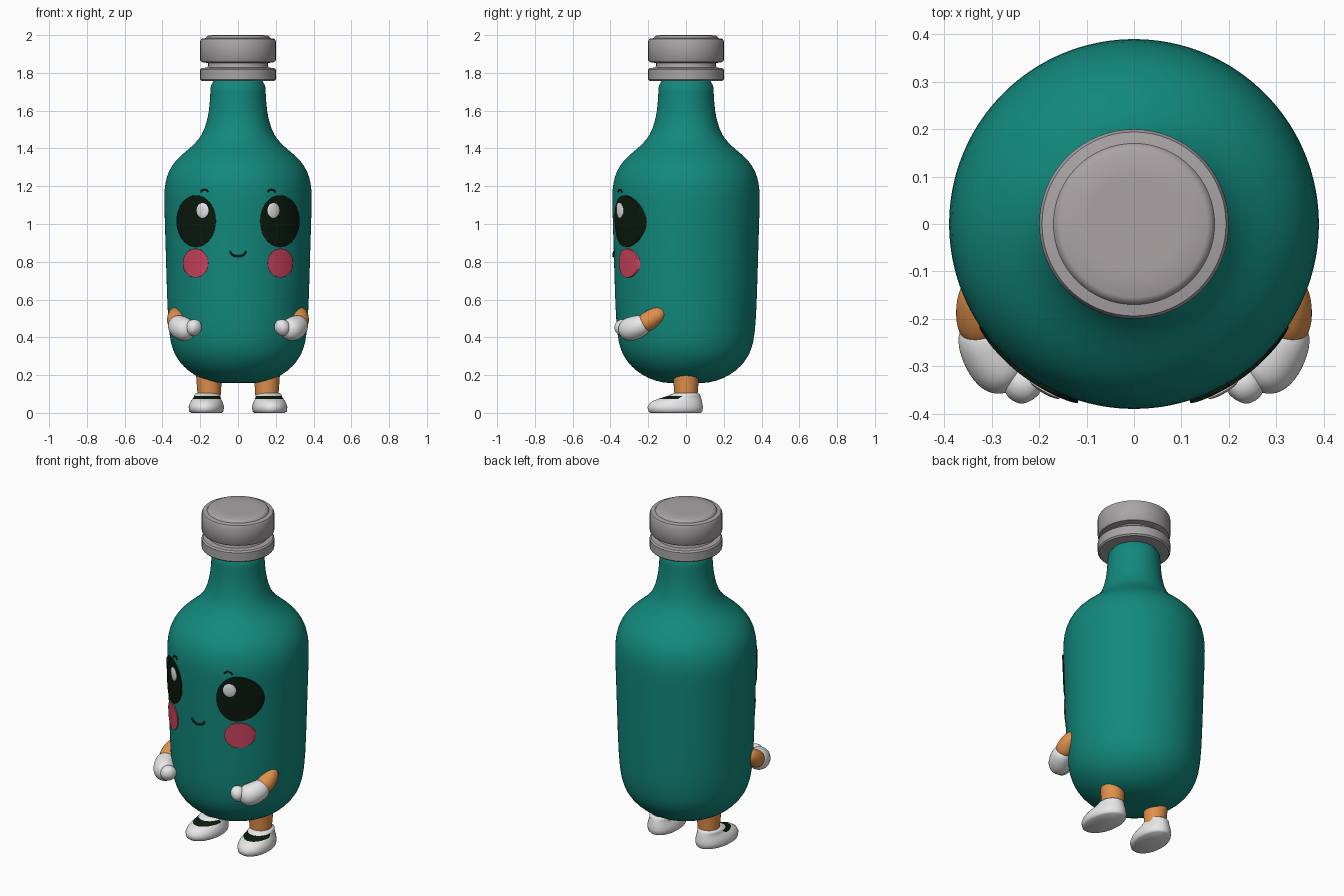
import bpy, bmesh, math
from mathutils import Vector

if "Cube" in bpy.data.objects:
    bpy.data.objects.remove(bpy.data.objects["Cube"])

def material(name, r, g, b):
    m = bpy.data.materials.new(name)
    m.diffuse_color = (r, g, b, 1)
    m.use_nodes = True
    m.node_tree.nodes["Principled BSDF"].inputs["Base Color"].default_value = m.diffuse_color
    return m

TEAL = material("teal", 0.006, 0.25, 0.205)
GREY = material("cap grey", 0.40, 0.375, 0.38)
DARK = material("dark green", 0.003, 0.010, 0.004)
PINK = material("cheek pink", 0.62, 0.058, 0.115)
SKIN = material("orange skin", 0.75, 0.28, 0.07)
WHITE = material("white", 0.84, 0.84, 0.84)

def finish(name, bm, mats, subsurf=0, angle=40, closed=True):
    if closed:
        bmesh.ops.recalc_face_normals(bm, faces=bm.faces[:])
    me = bpy.data.meshes.new(name)
    bm.to_mesh(me)
    bm.free()
    for m in mats:
        me.materials.append(m)
    ob = bpy.data.objects.new(name, me)
    bpy.context.collection.objects.link(ob)
    bpy.ops.object.select_all(action='DESELECT')
    ob.select_set(True)
    bpy.context.view_layer.objects.active = ob
    bpy.ops.object.shade_smooth_by_angle(angle=math.radians(angle))
    if subsurf:
        mod = ob.modifiers.new("smooth", 'SUBSURF')
        mod.levels = mod.render_levels = subsurf
    return ob

def loft(rings, start=None, end=None):
    """Skin rings of points, with optional pole points at both ends."""
    bm = bmesh.new()
    vs = [[bm.verts.new(p) for p in ring] for ring in rings]
    n = len(vs[0])
    for a, b in zip(vs, vs[1:]):
        for i in range(n):
            j = (i + 1) % n
            bm.faces.new((a[i], a[j], b[j], b[i]))
    for pole, ring in ((start, vs[0]), (end, vs[-1])):
        if pole is not None:
            c = bm.verts.new(pole)
            for i in range(n):
                bm.faces.new((ring[i], c, ring[(i + 1) % n]))
    return bm

def circle(cx, cy, z, rx, ry, n):
    return [(cx + rx * math.cos(2 * math.pi * i / n),
             cy + ry * math.sin(2 * math.pi * i / n), z) for i in range(n)]

def lathe(name, profile, mat, n=64, subsurf=0, angle=40):
    rings = [circle(0, 0, z, r, r, n) for r, z in profile]
    bm = loft(rings, (0, 0, profile[0][1]), (0, 0, profile[-1][1]))
    return finish(name, bm, [mat], subsurf, angle)

def tube(name, pts, mat, n=12, subsurf=2, cap=0.6):
    """Rounded limb through (x, y, z, radius) points."""
    ps = [Vector(p[:3]) for p in pts]
    rings = []
    for k, p in enumerate(ps):
        d = ps[min(k + 1, len(ps) - 1)] - ps[max(k - 1, 0)]
        q = d.to_track_quat('Z', 'Y')
        rings.append([p + q @ Vector(c) for c in circle(0, 0, 0, pts[k][3], pts[k][3], n)])
    a = ps[0] - (ps[1] - ps[0]).normalized() * pts[0][3] * cap
    b = ps[-1] + (ps[-1] - ps[-2]).normalized() * pts[-1][3] * cap
    return finish(name, loft(rings, a, b), [mat], subsurf, 80)

# Bottle body
BODY = [(.12, .157), (.2, .182), (.262, .22), (.312, .27), (.347, .33), (.367, .42),
        (.376, .6), (.384, .9), (.391, 1.1), (.391, 1.18), (.38, 1.25), (.352, 1.31),
        (.307, 1.36), (.25, 1.405), (.205, 1.45), (.178, 1.5), (.16, 1.56),
        (.15, 1.63), (.146, 1.7), (.146, 1.77)]
lathe("bottle_body", BODY, TEAL, 64, 1, 80)

# Screw cap: lower collar, groove, lid
lathe("bottle_cap", [(.14, 1.757), (.192, 1.757), (.2, 1.765), (.2, 1.817), (.192, 1.826),
                     (.162, 1.828), (.158, 1.838), (.158, 1.852), (.192, 1.857),
                     (.2, 1.867), (.2, 1.968), (.194, 1.98), (.17, 1.984),
                     (.165, 1.994), (.155, 1.999), (.1, 2.0)], GREY, 64)

def front_y(x, z):
    """Depth of the body's front surface."""
    for (r0, z0), (r1, z1) in zip(BODY, BODY[1:]):
        if z0 <= z <= z1:
            r = r0 + (r1 - r0) * (z - z0) / (z1 - z0)
            return -math.sqrt(r * r - x * x)

def plate(name, cx, cz, rx, rz, mat, lift, dome=0.0, n=40):
    """Oval plate wrapped on the front of the body."""
    rings = []
    for t in (1.0, 0.99, 0.8, 0.6, 0.4, 0.2):
        off = -0.004 if t == 1.0 else lift + dome * math.sqrt(1 - t * t)
        ring = []
        for i in range(n):
            a = 2 * math.pi * i / n
            x, z = cx + rx * t * math.cos(a), cz + rz * t * math.sin(a)
            ring.append((x, front_y(x, z) - off, z))
        rings.append(ring)
    bm = loft(rings, None, (cx, front_y(cx, cz) - lift - dome, cz))
    bm.normal_update()
    if sum(f.normal.y for f in bm.faces) > 0:
        bmesh.ops.reverse_faces(bm, faces=bm.faces[:])
    else:
        # keep the pole fan consistent with the side strips
        pass
    for f in bm.faces:
        if f.normal.y > 0 and len(f.verts) == 3:
            f.normal_flip()
    return finish(name, bm, [mat], 0, 40, False)

def stroke(name, pts, r):
    """Thin painted line on the front of the body."""
    return tube(name, [(x, front_y(x, z) - .002, z, r) for x, z in pts], DARK, 8, 1)

def shoe(name, cx, s):
    # (z, toe y, heel y, half width)
    outline = [(0, -.188, .08, .08), (.008, -.2, .087, .09), (.03, -.205, .09, .093),
               (.05, -.194, .087, .088), (.066, -.17, .084, .08), (.074, -.148, .082, .075),
               (.082, -.122, .08, .071), (.09, -.098, .077, .069), (.098, -.08, .074, .067),
               (.104, -.066, .066, .06)]
    turn = .1 * s
    rings = []
    for z, y0, y1, w in outline:
        ring = circle(0, (y0 + y1) / 2, z, w, (y1 - y0) / 2, 40)
        rings.append([(cx + x * math.cos(turn) - y * math.sin(turn),
                       x * math.sin(turn) + y * math.cos(turn), z) for x, y, z in ring])
    bm = loft(rings, (cx, -.05, 0), (cx, 0, .104))
    # dark opening over the instep, below the strap
    for f in bm.faces:
        c = f.calc_center_median()
        if .074 < c.z < .09 and c.y < -.03:
            f.material_index = 1
    return finish(name, bm, [WHITE, DARK], 0, 50)

for s, side in ((-1, "left"), (1, "right")):
    # Face
    plate(side + "_eye", s * .222, 1.015, .105, .137, DARK, .008)
    plate(side + "_eye_highlight", s * .188, 1.072, .032, .04, WHITE, .010, .007)
    plate(side + "_cheek", s * .225, .793, .068, .077, PINK, .008)
    stroke(side + "_eyebrow", [(s * (.178 + dx), 1.168 + dz) for dx, dz in
                               ((-.02, .002), (-.012, .012), (0, .016), (.012, .011), (.021, 0))], .005)
    # Arm, glove and thumb
    tube(side + "_arm", [(s * .322, -.12, .535, .03), (s * .328, -.145, .522, .046),
                         (s * .326, -.19, .492, .054), (s * .32, -.23, .468, .052)], SKIN)
    tube(side + "_glove", [(s * .323, -.215, .472, .054), (s * .314, -.25, .458, .063),
                           (s * .288, -.295, .442, .068), (s * .26, -.325, .437, .058)], WHITE)
    tube(side + "_thumb", [(s * .255, -.325, .455, .045), (s * .225, -.338, .45, .048),
                           (s * .212, -.345, .445, .04)], WHITE)
    # Leg and shoe
    leg = [circle(s * .153, 0, z, r, r, 32) for z, r in ((.07, .06), (.12, .063), (.17, .067), (.23, .07))]
    finish(side + "_leg", loft(leg, (s * .153, 0, .07), (s * .153, 0, .23)), [SKIN])
    shoe(side + "_shoe", s * .162, s)

# Smile
stroke("mouth", [(-.042, .855), (-.036, .84), (-.02, .831), (0, .828),
                 (.02, .831), (.036, .84), (.042, .855)], .006)
